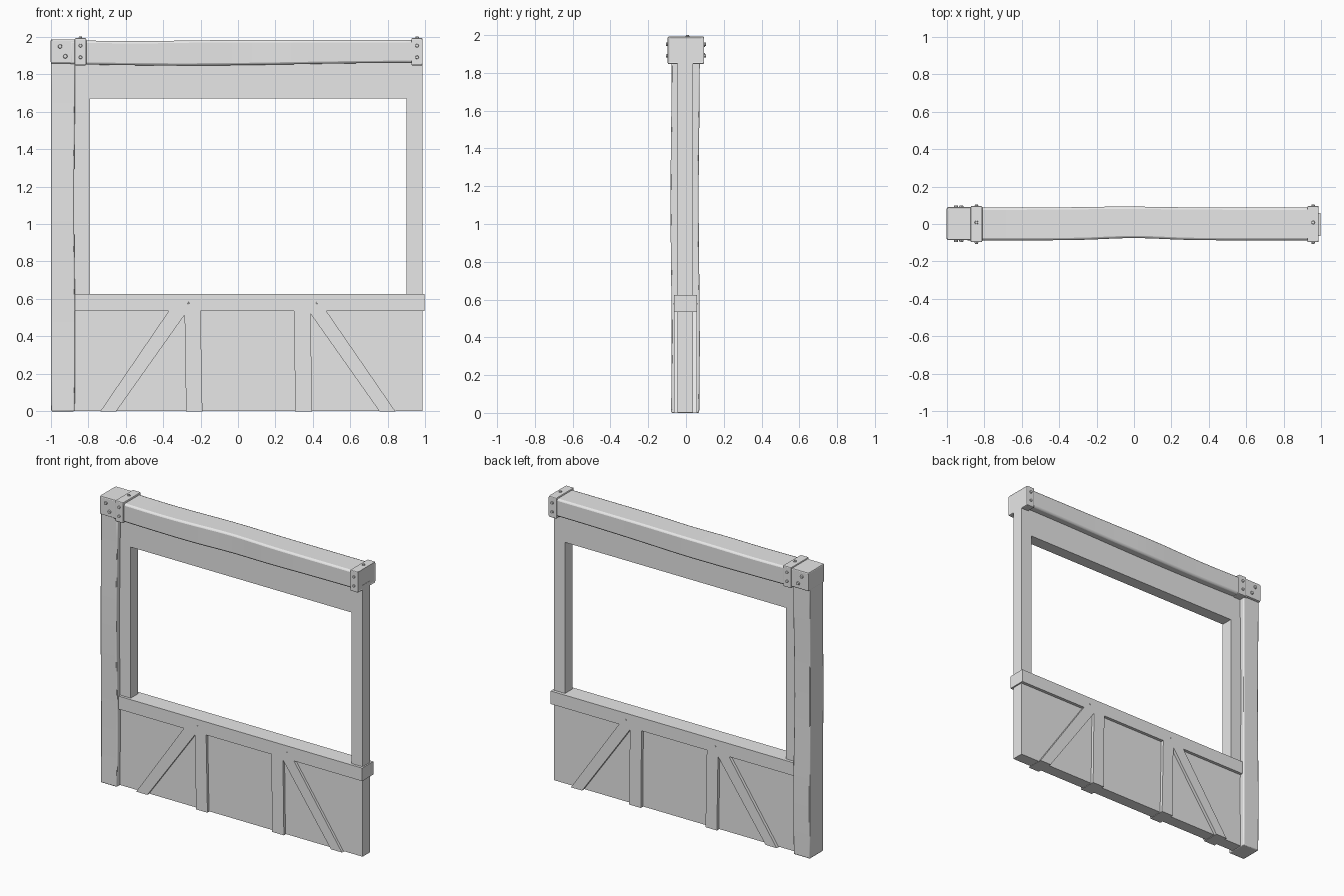
import bpy, bmesh, math
from mathutils import Matrix, Vector

cube = bpy.data.objects.get("Cube")
if cube:
    bpy.data.objects.remove(cube, do_unlink=True)

grey = bpy.data.materials.new("light_grey")
grey.use_nodes = True
grey.diffuse_color = (0.8, 0.8, 0.8, 1)
grey.node_tree.nodes["Principled BSDF"].inputs["Base Color"].default_value = (0.8, 0.8, 0.8, 1)


def finish(name, bm, bevel=0, smooth=False):
    bmesh.ops.recalc_face_normals(bm, faces=bm.faces)
    mesh = bpy.data.meshes.new(name)
    bm.to_mesh(mesh)
    bm.free()
    mesh.materials.append(grey)
    obj = bpy.data.objects.new(name, mesh)
    bpy.context.collection.objects.link(obj)
    if bevel:
        mod = obj.modifiers.new("soft_edges", 'BEVEL')
        mod.width, mod.segments, mod.limit_method = bevel, 2, 'ANGLE'
    if smooth:
        bpy.ops.object.select_all(action='DESELECT')
        obj.select_set(True)
        bpy.context.view_layer.objects.active = obj
        bpy.ops.object.shade_smooth_by_angle(angle=math.radians(35))
    return obj


def extrude_y(bm, y0, y1):
    """Thicken flat faces lying at y0 through to y1."""
    res = bmesh.ops.extrude_face_region(bm, geom=bm.faces[:], use_keep_orig=True)
    verts = [g for g in res["geom"] if isinstance(g, bmesh.types.BMVert)]
    bmesh.ops.translate(bm, verts=verts, vec=(0, y1 - y0, 0))


def box(name, x, y, z, bevel, recess=None):
    """Box from ranges; the face pointing along recess gets a sunken panel."""
    bm = bmesh.new()
    bmesh.ops.create_cube(bm, size=1)
    for v in bm.verts:
        v.co = [r[0] + (c + 0.5) * (r[1] - r[0]) for c, r in zip(v.co, (x, y, z))]
    if recess:
        bm.normal_update()
        face = [f for f in bm.faces if f.normal.dot(Vector(recess)) > 0.9]
        bmesh.ops.inset_region(bm, faces=face, thickness=0.013, depth=-0.004)
    return finish(name, bm, bevel)


def loft(name, rings, bevel):
    """Timber skinned through a series of four-cornered sections."""
    bm = bmesh.new()
    loops = [[bm.verts.new(p) for p in ring] for ring in rings]
    for a, b in zip(loops, loops[1:]):
        for i in range(4):
            bm.faces.new((a[i], a[(i + 1) % 4], b[(i + 1) % 4], b[i]))
    bm.faces.new(loops[0])
    bm.faces.new(loops[-1])
    return finish(name, bm, bevel, True)


def bolt(name, pos, axis, radius=0.011, height=0.016):
    bm = bmesh.new()
    bmesh.ops.create_cone(bm, cap_ends=True, segments=8, radius1=radius,
                          radius2=radius * 0.75, depth=height)
    rot = Vector((0, 0, 1)).rotation_difference(Vector(axis)).to_matrix().to_4x4()
    bmesh.ops.transform(bm, matrix=Matrix.Translation(pos) @ rot, verts=bm.verts)
    return finish(name, bm)


# Wall panel with a window opening
xs, zs = (-0.89, -0.79, 0.9, 0.985), (0.003, 0.58, 1.67, 1.88)
bm = bmesh.new()
grid = [[bm.verts.new((x, -0.045, z)) for z in zs] for x in xs]
for i in range(3):
    for j in range(3):
        if (i, j) != (1, 1):
            bm.faces.new((grid[i][j], grid[i + 1][j], grid[i + 1][j + 1], grid[i][j + 1]))
extrude_y(bm, -0.045, 0.037)
finish("wall_panel", bm)

# Sill rail with its studs and diagonal braces, one flush outline
outline = [(-0.88, 0.625), (-0.88, 0.535), (-0.37, 0.535), (-0.735, 0), (-0.65, 0),
           (-0.285, 0.515), (-0.277, 0), (-0.19, 0), (-0.2, 0.535), (0.3, 0.535),
           (0.305, 0), (0.395, 0), (0.388, 0.52), (0.755, 0), (0.84, 0),
           (0.472, 0.535), (0.995, 0.535), (0.995, 0.625)]
bm = bmesh.new()
bm.faces.new([bm.verts.new((x, -0.063, z)) for x, z in outline])
extrude_y(bm, -0.063, 0.058)
finish("sill_and_braces", bm)

# Corner post with a slightly uneven surface
rings = []
for i in range(13):
    z = i * 1.88 / 12
    w = 0.003 * math.sin(z * 4.2)
    x0, x1, y0, y1 = -0.997, -0.872 + w, -0.079 + w, 0.07 + w
    rings.append([(x0, y0, z), (x1, y0, z), (x1, y1, z), (x0, y1, z)])
loft("corner_post", rings, 0.006)

# Top beam, hewn so that the front and underside wander
rings = []
for i in range(25):
    x = -0.9 + i * 1.87 / 24
    y0 = -0.087 + 0.012 * math.exp(-(x / 0.22) ** 2)
    y1 = 0.088 + 0.005 * math.exp(-((x + 0.05) / 0.25) ** 2)
    z0 = 1.853 - 0.007 * math.sin((x + 0.9) * 2.6)
    z1 = 1.982 - 0.006 * math.exp(-((x + 0.55) / 0.3) ** 2)
    rings.append([(x, y0, z0), (x, y1, z0), (x, y1, z1), (x, y0, z1)])
loft("top_beam", rings, 0.012)

# Metal corner cap and straps
box("corner_cap", (-1, -0.86), (-0.086, 0.09), (1.857, 1.987), 0.008, (0, 0, 1))
box("left_strap", (-0.872, -0.81), (-0.097, 0.096), (1.847, 1.992), 0.006)
box("right_strap", (0.925, 0.987), (-0.097, 0.096), (1.847, 1.992), 0.006, (1, 0, 0))

# Bolts on the straps and cap
for side, x in (("left", -0.841), ("right", 0.956)):
    bolt(side + "_top_bolt", (x, 0.008, 1.993), (0, 0, 1))
    for level, z in (("upper", 1.952), ("lower", 1.89)):
        bolt(f"{side}_front_{level}_bolt", (x, -0.098, z), (0, -1, 0))
        bolt(f"{side}_back_{level}_bolt", (x, 0.097, z), (0, 1, 0))
for level, x, z in (("upper", -0.95, 1.948), ("lower", -0.922, 1.895)):
    bolt(f"cap_front_{level}_bolt", (x, -0.088, z), (0, -1, 0), 0.013)
    bolt(f"cap_back_{level}_bolt", (x, 0.092, z), (0, 1, 0), 0.013)

# Small pegs in the sill joints
for side, x in (("left", -0.265), ("right", 0.42)):
    bolt(side + "_front_peg", (x, -0.063, 0.578), (0, -1, 0), 0.006, 0.006)
    bolt(side + "_back_peg", (x, 0.058, 0.578), (0, 1, 0), 0.006, 0.006)
